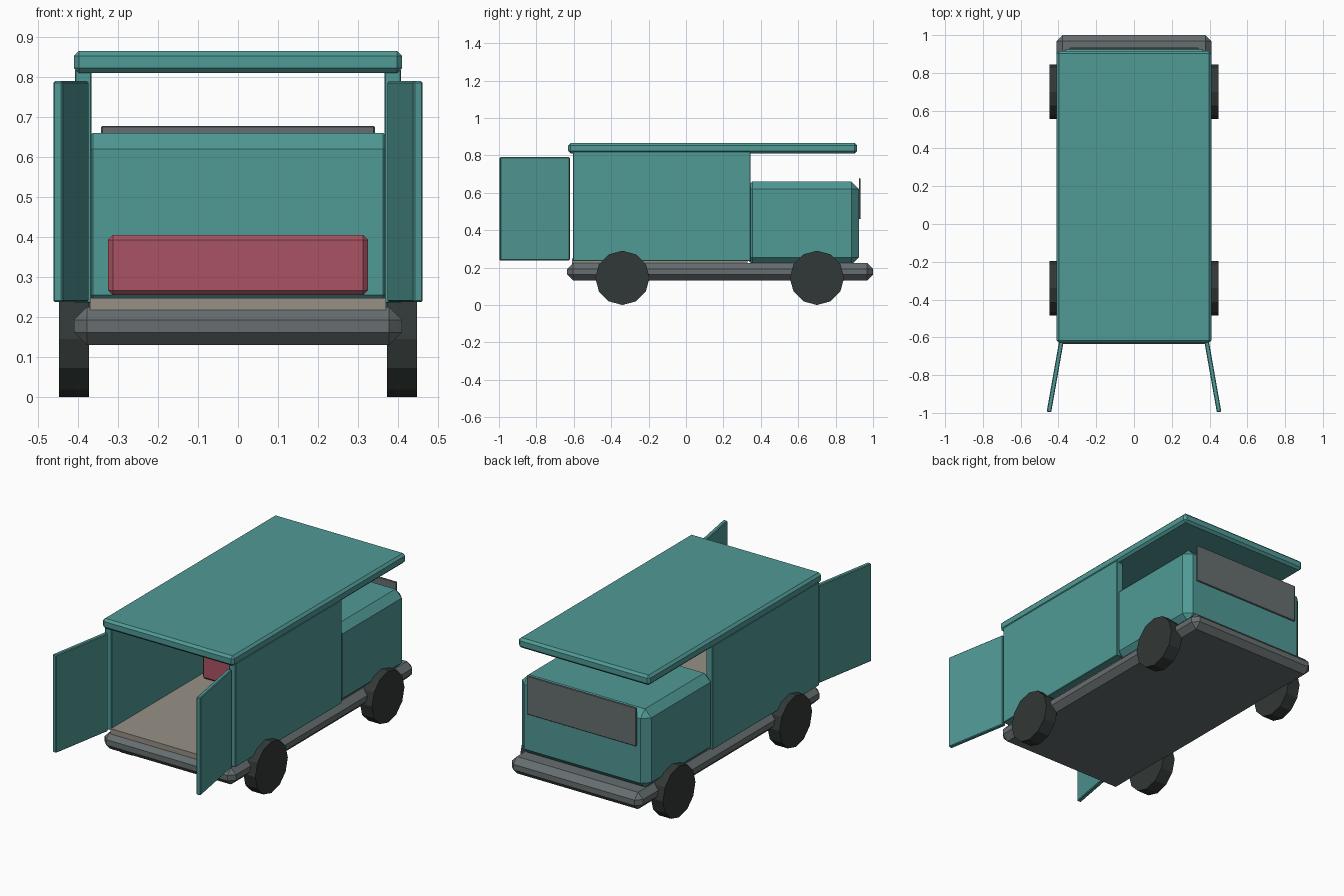
import bpy
import math

cube = bpy.data.objects.get("Cube")
if cube:
    bpy.data.objects.remove(cube, do_unlink=True)


def make_material(name, rgb):
    mat = bpy.data.materials.new(name)
    mat.use_nodes = True
    colour = (*rgb, 1.0)
    mat.diffuse_color = colour
    mat.node_tree.nodes["Principled BSDF"].inputs["Base Color"].default_value = colour
    return mat


teal = make_material("teal paint", (0.08, 0.32, 0.30))
grey = make_material("grey metal", (0.135, 0.155, 0.16))
rubber = make_material("dark rubber", (0.031, 0.04, 0.038))
tan = make_material("tan floor", (0.31, 0.285, 0.24))
red = make_material("red fabric", (0.40, 0.088, 0.125))


def finish(obj, name, mat, bevel):
    obj.name = name
    obj.data.materials.append(mat)
    if bevel:
        mod = obj.modifiers.new("chamfer", "BEVEL")
        mod.width = bevel
        mod.segments = 1
        mod.limit_method = "ANGLE"
    return obj


def box(name, mat, x, y, z, bevel=0.0, turn=0.0):
    """Chamfered box from its extents on each axis."""
    bpy.ops.mesh.primitive_cube_add(size=1)
    obj = bpy.context.object
    spans = (x, y, z)
    for v in obj.data.vertices:
        v.co = [c * (hi - lo) for c, (lo, hi) in zip(v.co, spans)]
    obj.location = [(lo + hi) / 2 for lo, hi in spans]
    obj.rotation_euler.z = turn
    return finish(obj, name, mat, bevel)


# Base and cargo floor
box("chassis", grey, (-0.41, 0.41), (-0.635, 1.0), (0.13, 0.225), 0.032)
box("cargo_floor", tan, (-0.37, 0.37), (-0.61, 0.33), (0.2, 0.248))

# Body shell
box("cab", teal, (-0.403, 0.403), (0.315, 0.925), (0.215, 0.66), 0.04)
box("roof", teal, (-0.41, 0.41), (-0.63, 0.915), (0.81, 0.866), 0.013)
box("windshield", grey, (-0.342, 0.342), (0.924, 0.934), (0.46, 0.678), 0.003)
box("bench_seat", red, (-0.325, 0.325), (0.14, 0.31), (0.255, 0.405), 0.012)

# Mirrored side walls, open doors and wheels
for side, label in ((1, "left"), (-1, "right")):
    mid = side * 0.387
    box(label + "_wall", teal, (mid - 0.021, mid + 0.021),
        (-0.605, 0.345), (0.235, 0.82), 0.003)
    mid = side * 0.4175
    box(label + "_door", teal, (mid - 0.012, mid + 0.012),
        (-0.998, -0.62), (0.238, 0.79), 0.004, side * math.radians(10))
    for y, end in ((-0.34, "front"), (0.70, "rear")):
        bpy.ops.mesh.primitive_cylinder_add(
            vertices=12, radius=0.145, depth=0.075,
            location=(side * 0.41, y, 0.145), rotation=(0, math.pi / 2, 0))
        finish(bpy.context.object, f"{end}_{label}_wheel", rubber, 0)
